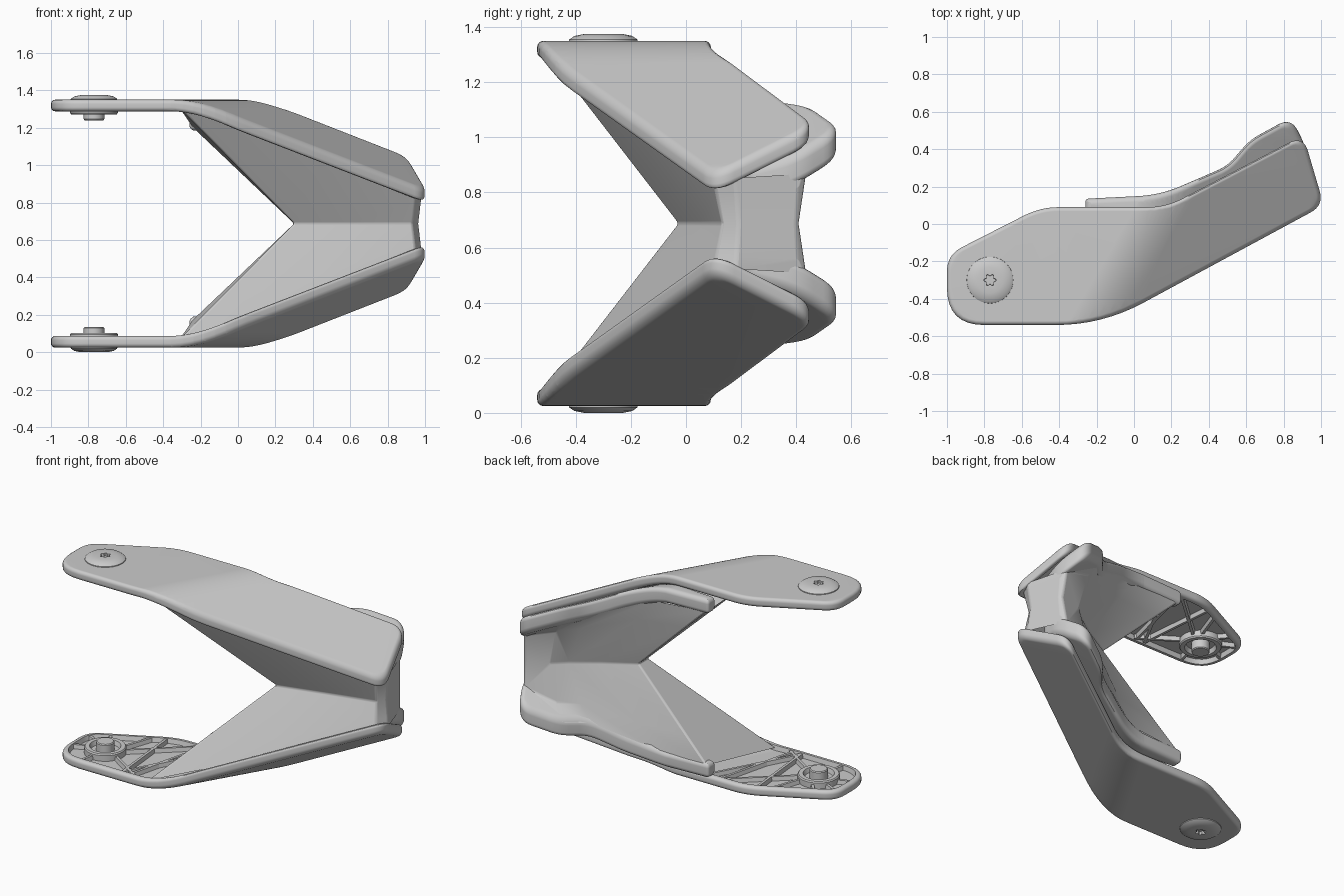
import bpy, bmesh
from math import sin, cos, pi
from mathutils import Vector

if "Cube" in bpy.data.objects:
    bpy.data.objects.remove(bpy.data.objects["Cube"])

MID = 0.6875                     # mirror plane height
BEND = Vector((0.86, -0.51))     # plan direction in which the arm slopes inward
HINGE = Vector((0.15, 0.09))
W = 0.12                         # half width of the soft bend
PIVOT = (-0.77, -0.30)


def arm_z(x, y, depth=0.0):
    """Local height (above MID) of a point 'depth' below the bent arm skin."""
    d = (Vector((x, y)) - HINGE).dot(BEND)
    drop = 0.0 if d < -W else d if d > W else (d + W) ** 2 / (4 * W)
    t = min(1, max(0, (d + W) / (2 * W)))
    return 1.35 - MID - 0.66 * drop - depth * (1 + 0.2 * t)


def finish(name, bm, bevel=0.0):
    """Turn the half model into a mirrored, smooth-shaded object."""
    bmesh.ops.recalc_face_normals(bm, faces=bm.faces)
    me = bpy.data.meshes.new(name)
    bm.to_mesh(me)
    bm.free()
    ob = bpy.data.objects.new(name, me)
    bpy.context.collection.objects.link(ob)
    ob.location.z = MID
    bpy.ops.object.select_all(action='DESELECT')
    ob.select_set(True)
    bpy.context.view_layer.objects.active = ob
    bpy.ops.object.shade_smooth_by_angle(angle=0.6)
    m = ob.modifiers.new("mirror", 'MIRROR')
    m.use_axis = (False, False, True)
    if bevel:
        b = ob.modifiers.new("bevel", 'BEVEL')
        b.width, b.segments, b.angle_limit = bevel, 3, 0.45
    ob.modifiers.new("normals", 'WEIGHTED_NORMAL').keep_sharp = True
    return ob


def rounded(corners, seg=8):
    """Polygon of (x, y, trim) corners with curved corners."""
    out, n = [], len(corners)
    for i, (x, y, r) in enumerate(corners):
        c = Vector((x, y))
        a = c + (Vector(corners[i - 1][:2]) - c).normalized() * r
        b = c + (Vector(corners[(i + 1) % n][:2]) - c).normalized() * r
        for k in range(seg + 1):
            t = k / seg
            out.append(a * (1 - t) ** 2 + c * 2 * t * (1 - t) + b * t * t)
    return out


def inset(pts, o):
    res, n = [], len(pts)
    for i, p in enumerate(pts):
        d1 = (p - pts[i - 1]).normalized()
        d2 = (pts[(i + 1) % n] - p).normalized()
        n1, n2 = Vector((-d1.y, d1.x)), Vector((-d2.y, d2.x))
        m = (n1 + n2).normalized()
        res.append(p + m * o / max(0.5, m.dot(n1)))
    return res


def skin(bm, loops):
    n = len(loops[0])
    for A, B in zip(loops, loops[1:]):
        for i in range(n):
            j = (i + 1) % n
            bm.faces.new((A[i], A[j], B[j], B[i]))


def bent_plate(name, corners, top, bottom, r, pocket=0.0):
    """Rounded plate, cut along the bend and then folded over it."""
    pts = rounded(corners)
    angles = [k * pi / 8 for k in range(5)]
    rings = [(r * (1 - sin(a)), top + r * (1 - cos(a))) for a in angles]
    rings += [(o, top + bottom - d) for o, d in reversed(rings)]
    if pocket:
        rings += [(r + 0.012, bottom), (r + 0.02, bottom - pocket)]
    bm = bmesh.new()
    loops = [[bm.verts.new((p.x, p.y, -d)) for p in inset(pts, o)] for o, d in rings]
    skin(bm, loops)
    caps = [bm.faces.new(loops[0]), bm.faces.new(loops[-1])]
    bmesh.ops.triangulate(bm, faces=caps)
    for k in range(13):
        co = HINGE + BEND * (-W + 2 * W * k / 12)
        bmesh.ops.bisect_plane(bm, geom=bm.verts[:] + bm.edges[:] + bm.faces[:],
                               plane_co=(co.x, co.y, 0), plane_no=(BEND.x, BEND.y, 0))
    for v in bm.verts:
        v.co.z = arm_z(v.co.x, v.co.y, -v.co.z)
    return finish(name, bm)


def lathe(name, profile, seg=48, star=0.0):
    """Turned part on the pivot axis; small radii can become a six-lobed socket."""
    bm = bmesh.new()
    loops = []
    for r, z in profile:
        loops.append([])
        for i in range(seg):
            a = 2 * pi * i / seg
            q = r * (1 + (star * cos(6 * a) if r < 0.04 else 0))
            loops[-1].append(bm.verts.new((PIVOT[0] + q * cos(a), PIVOT[1] + q * sin(a), z - MID)))
    skin(bm, loops)
    bm.faces.new(loops[0])
    bm.faces.new(loops[-1])
    return finish(name, bm)


# Arms: bent outer plates with a shallow pocket on the inside
bent_plate("arm_plates", [(-1, -0.54, .2), (-0.17, -0.54, .25), (1.015, 0.10, .08),
                          (0.905, 0.475, .09), (0.17, 0.09, .1), (-0.5, 0.09, .1),
                          (-1, -0.165, .09)], 0, 0.062, 0.022, 0.03)

# Rear rims: inner flanges that stick out behind the arms
bent_plate("rear_rims", [(-0.26, 0.06, .02), (0.3, 0.02, .05), (0.9, 0.22, .05),
                         (0.925, 0.40, .07), (0.84, 0.57, .08), (0.62, 0.45, .06),
                         (0.50, 0.31, .06), (0.14, 0.155, .12), (-0.26, 0.135, .02)],
           0.065, 0.165, 0.03)

# Web: wedge body from a narrow middle edge out to both arms
# each column: middle x, y / arm x, y, depth / blend of the waist ring
cols = [(0.30, -0.03, -0.31, -0.505, .045, .7), (0.62, 0.055, 0.33, -0.225, .045, .7),
        (0.93, 0.13, 0.95, 0.10, .045, .7), (0.965, 0.19, 0.985, 0.18, .045, .7),
        (0.92, 0.40, 0.90, 0.42, .14, .3), (0.90, 0.41, 0.84, 0.545, .145, .2),
        (0.74, 0.37, 0.61, 0.43, .15, .4), (0.66, 0.30, 0.49, 0.30, .15, .55),
        (0.50, 0.19, 0.14, 0.145, .15, .7), (0.30, 0.07, -0.24, 0.125, .15, .7)]
bm = bmesh.new()
M, R, T = [], [], []
for mx, my, ax, ay, dep, s in cols:
    z = arm_z(ax, ay, dep)
    M.append(bm.verts.new((mx, my, 0)))
    R.append(bm.verts.new((mx + (ax - mx) * s, my + (ay - my) * s, z * 0.7)))
    T.append(bm.verts.new((ax, ay, z)))
skin(bm, [M, R, T])
finish("web_body", bm, bevel=0.01)

# Pivots: outer screw head and inner bush
lathe("pivot_heads", [(0.001, 1.356), (0.026, 1.356), (0.028, 1.374), (0.07, 1.375),
                      (0.105, 1.368), (0.124, 1.355), (0.127, 1.33)], star=0.2)
lathe("pivot_bushes", [(0.128, 1.33), (0.128, 1.28), (0.122, 1.272), (0.095, 1.272),
                       (0.085, 1.30), (0.055, 1.30), (0.055, 1.246), (0.05, 1.24), (0.001, 1.24)])

# Ribs: thin truss bars inside the arm pockets
ribs = [((-0.65, -0.35), (-0.42, -0.50)), ((-0.66, -0.24), (-0.32, 0.06)),
        ((-0.55, 0.04), (-0.50, -0.50)), ((-0.50, -0.50), (-0.20, 0.06)),
        ((-0.30, 0.06), (-0.44, -0.50)), ((-0.88, -0.32), (-0.98, -0.36)),
        ((-0.78, -0.41), (-0.80, -0.51)), ((-0.80, -0.19), (-0.86, -0.12)),
        ((-0.70, -0.20), (-0.63, 0.0)), ((-0.87, -0.24), (-0.97, -0.19))]
bm = bmesh.new()
for a, b in ribs:
    a, b = Vector(a), Vector(b)
    s = (b - a).normalized().orthogonal() * 0.012
    bar = []
    for k, depth in ((1.3, 0.025), (0.7, 0.058)):
        bar.append([bm.verts.new((p.x, p.y, arm_z(p.x, p.y, depth)))
                    for p in (a + s * k, b + s * k, b - s * k, a - s * k)])
        bm.faces.new(bar[-1])
    skin(bm, bar)
finish("pocket_ribs", bm)
